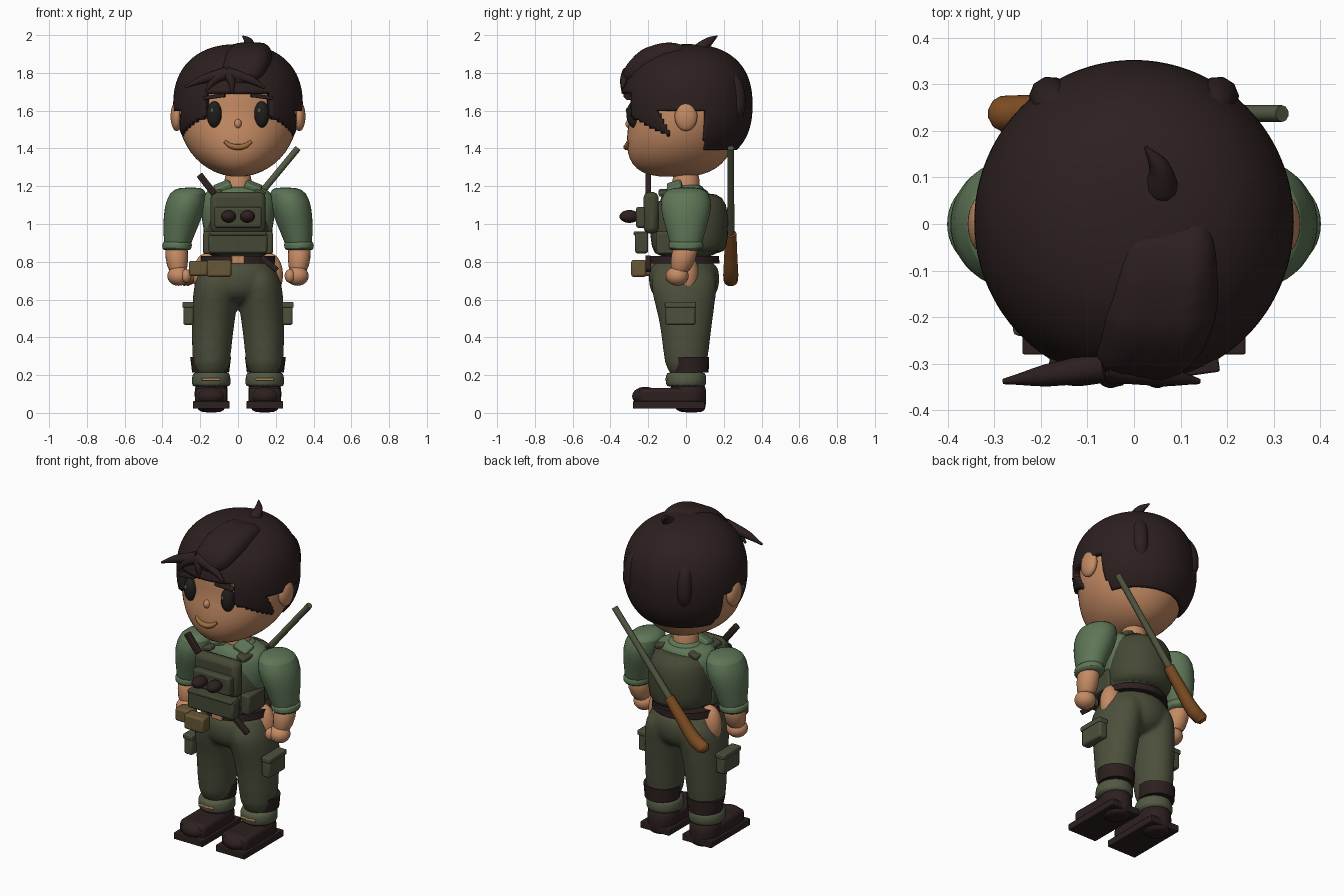
import bpy, bmesh, math
from mathutils import Vector

cube = bpy.data.objects.get("Cube")
if cube:
    bpy.data.objects.remove(cube, do_unlink=True)

made = []


def paint(name, red, green, blue):
    material = bpy.data.materials.new(name)
    material.use_nodes = True
    material.diffuse_color = (red, green, blue, 1)
    shader = next(n for n in material.node_tree.nodes if n.type == 'BSDF_PRINCIPLED')
    shader.inputs["Base Color"].default_value = (red, green, blue, 1)
    return material


skin = paint("skin", .55, .255, .125)
dark = paint("dark brown", .026, .0145, .014)
shirt = paint("shirt green", .112, .18, .095)
trousers_green = paint("trouser green", .074, .079, .045)
vest_green = paint("vest green", .06, .065, .036)
canvas = paint("tan canvas", .14, .095, .038)
wood = paint("wood", .21, .075, .017)
metal = paint("grey green", .085, .1, .056)
lip = paint("lip orange", .35, .15, .045)
black = paint("eye black", .015, .014, .012)


def add(name, mesh, material):
    obj = bpy.data.objects.new(name, mesh)
    bpy.context.scene.collection.objects.link(obj)
    mesh.materials.clear()
    mesh.materials.append(material)
    made.append(obj)
    return obj


def from_bmesh(name, bm, material):
    mesh = bpy.data.meshes.new(name)
    bmesh.ops.recalc_face_normals(bm, faces=bm.faces)
    bm.to_mesh(mesh)
    bm.free()
    return add(name, mesh, material)


def ball(name, material, place, radii, power=(2, 2), jaw=0, keep=None, detail=24):
    """Ellipsoid with optional squareness, forward jaw and face filter."""
    bm = bmesh.new()
    bmesh.ops.create_uvsphere(bm, u_segments=detail * 2, v_segments=detail, radius=1)
    for vert in bm.verts:
        height = min(abs(vert.co.z), 1)
        circle = math.sqrt(max(1 - height ** 2, 1e-9))
        for axis in (0, 1):
            p = power[axis]
            vert.co[axis] *= max(1 - height ** p, 0) ** (1 / p) / circle
        forward = jaw * max(0, -vert.co.z)
        vert.co = Vector(place) + Vector(a * b for a, b in zip(vert.co, radii))
        vert.co.y -= forward
    if keep:
        gone = [f for f in bm.faces if not keep(*f.calc_center_median())]
        bmesh.ops.delete(bm, geom=gone, context='FACES')
    return from_bmesh(name, bm, material)


def block(name, material, place, size, bevel=.012, turn=(0, 0, 0)):
    bm = bmesh.new()
    bmesh.ops.create_cube(bm, size=1)
    bmesh.ops.scale(bm, vec=size, verts=bm.verts)
    obj = from_bmesh(name, bm, material)
    obj.location = place
    obj.rotation_euler = [math.radians(a) for a in turn]
    edge = obj.modifiers.new("soft edge", 'BEVEL')
    edge.width, edge.segments = bevel, 2
    return obj


def loft(name, material, rings, sides=20, smooth=1):
    """Elliptical rings (x, y, z, x radius, y radius) joined into a solid."""
    bm = bmesh.new()
    loops = []
    for x, y, z, rx, ry in rings:
        angles = [math.tau * i / sides for i in range(sides)]
        loops.append([bm.verts.new((x + rx * math.cos(a), y + ry * math.sin(a), z)) for a in angles])
    for low, high in zip(loops, loops[1:]):
        for i in range(sides):
            j = (i + 1) % sides
            bm.faces.new((low[i], low[j], high[j], high[i]))
    bm.faces.new(loops[0])
    bm.faces.new(loops[-1])
    obj = from_bmesh(name, bm, material)
    if smooth:
        obj.modifiers.new("rounding", 'SUBSURF').levels = smooth
    return obj


def tube(name, material, points):
    """Tapered tube through points given as (x, y, z, radius)."""
    curve = bpy.data.curves.new(name, 'CURVE')
    curve.dimensions = '3D'
    curve.bevel_depth, curve.bevel_resolution, curve.use_fill_caps = 1, 3, True
    spline = curve.splines.new('BEZIER')
    spline.bezier_points.add(len(points) - 1)
    for knot, (x, y, z, radius) in zip(spline.bezier_points, points):
        knot.co, knot.radius = (x, y, z), radius
        knot.handle_left_type = knot.handle_right_type = 'AUTO'
    helper = bpy.data.objects.new(name, curve)
    bpy.context.scene.collection.objects.link(helper)
    graph = bpy.context.evaluated_depsgraph_get()
    mesh = bpy.data.meshes.new_from_object(helper.evaluated_get(graph))
    bpy.data.objects.remove(helper, do_unlink=True)
    return add(name, mesh, material)


def fuse(parts):
    """Melt overlapping lofts into one smooth skin."""
    bpy.ops.object.select_all(action='DESELECT')
    for part in parts:
        part.select_set(True)
    bpy.context.view_layer.objects.active = parts[0]
    for part in parts[1:]:
        made.remove(part)
    bpy.ops.object.join()
    melt = parts[0].modifiers.new("melt", 'REMESH')
    melt.mode, melt.voxel_size, melt.use_smooth_shade = 'VOXEL', .012, True
    relax = parts[0].modifiers.new("relax", 'SMOOTH')
    relax.factor, relax.iterations = .5, 10


# Head and hair
ball("head", skin, (0, 0, 1.58), (.315, .295, .33), power=(2, 3), jaw=.06)


def hairline(x, y, z):
    if y > .1:
        return z > 1.39
    if y > -.16 + max(0, 1.6 - z) * .6:
        return z > 1.6
    if abs(x) < .18:
        return z > 1.7
    return z > 1.47 - (y + .1) * .5


hair = ball("hair", dark, (0, .005, 1.63), (.343, .347, .322), power=(2.3, 2.4), keep=hairline, detail=64)
shell = hair.modifiers.new("thickness", 'SOLIDIFY')
shell.thickness = .04
sweep = [tube("fringe_sweep", dark, [(start, .02, 1.87, .04), (start - .01, -.06, 1.9, .062),
                                     (start - .03, -.19, 1.86, .08), (start - .06, -.27, 1.8, .065),
                                     (start * .5 - .07, -.315, 1.755, .03)])
         for start in (.13, .08, .03)]
fuse(sweep)
for tip in ((-.28, -.338, 1.725), (-.17, -.335, 1.705), (-.03, -.335, 1.69), (.14, -.338, 1.72)):
    tube("fringe_lock", dark, [(-.06, -.305, 1.8, .035), (tip[0] * .6 - .02, -.325, 1.765, .024), (*tip, .006)])
tube("crown_tuft", dark, [(.06, .04, 1.88, .03), (.06, .08, 1.93, .036), (.055, .12, 1.965, .024),
                          (.025, .165, 1.995, .004)])
for side in (-1, 1):
    tube("back_lock", dark, [(side * .13, .19, 1.84, .02), (side * .17, .255, 1.74, .045),
                             (side * .18, .272, 1.62, .045), (side * .16, .25, 1.5, .015)])

# Face
ball("nose", skin, (0, -.295, 1.53), (.02, .025, .026))
tube("mouth", lip, [(-.07, -.304, 1.437, .009), (-.04, -.312, 1.415, .014), (0, -.316, 1.407, .016),
                    (.04, -.312, 1.415, .014), (.07, -.304, 1.437, .009)])
for side in (-1, 1):
    ball("eye", black, (side * .125, -.275, 1.58), (.04, .04, .07))
    ball("eye_glint", metal, (side * .125 - .012, -.311, 1.6), (.01, .008, .014))
    block("eyebrow", dark, (side * .125, -.305, 1.674), (.115, .04, .02), .005, (0, side * 8, side * 8))
    ball("ear", skin, (side * .325, 0, 1.57), (.032, .06, .078))

# Torso
loft("neck", skin, [(0, 0, 1.05, .09, .09), (0, 0, 1.2, .07, .07), (0, 0, 1.3, .075, .075)])
loft("shirt_body", shirt, [(0, 0, .82, .16, .13), (0, 0, 1, .19, .15), (0, 0, 1.12, .21, .145),
                           (0, 0, 1.18, .17, .12), (0, -.01, 1.2, .1, .08)])
loft("vest_body", vest_green, [(0, 0, .82, .165, .16), (0, 0, .87, .175, .185), (0, 0, 1, .18, .2),
                               (0, .01, 1.09, .16, .185), (0, .01, 1.15, .12, .14)])
loft("vest_back", vest_green, [(0, .05, .84, .16, .14), (0, .05, .87, .185, .17), (0, .05, 1, .19, .18),
                               (0, .05, 1.11, .175, .17), (0, .05, 1.17, .14, .12)])
block("front_plate", vest_green, (0, -.185, 1.06), (.29, .08, .22), .03)
block("upper_pouch", vest_green, (0, -.235, 1.035), (.25, .06, .11))
block("lower_pouch", vest_green, (0, -.235, .9), (.31, .07, .11))
block("pouch_flap", vest_green, (0, -.24, .95), (.3, .075, .02), .006)
for side in (-1, 1):
    ball("round_charge", dark, (side * .05, -.3, 1.04), (.04, .052, .034))
    block("side_pouch", vest_green, (side * .155, -.08, .9), (.06, .16, .12))
    block("shoulder_strap", vest_green, (side * .115, -.02, 1.165), (.06, .25, .03), .01, (0, side * 18, 0))
    block("collar_flap", shirt, (side * .08, -.06, 1.195), (.09, .08, .04), .01, (18, side * 22, 0))
loft("collar_back", shirt, [(0, .01, 1.14, .12, .1), (0, .01, 1.19, .1, .085), (0, .015, 1.21, .09, .07)])
block("radio", dark, (-.165, -.2, 1.21), (.036, .03, .13), .006, (0, -38, 0))

# Belt and its gear
loft("belt", dark, [(0, -.01, .79, .2, .187), (0, -.01, .83, .195, .185)], sides=32, smooth=0)
block("belt_buckle", skin, (0, -.198, .81), (.07, .02, .045), .004)
block("canvas_pouch_wide", canvas, (-.1, -.25, .765), (.13, .08, .09))
block("canvas_pouch_side", canvas, (-.21, -.2, .765), (.1, .08, .08))
block("knife_sheath", dark, (.165, -.2, .79), (.03, .03, .11), .006, (0, -50, 0))

# Trousers
trousers = [loft("trousers", trousers_green, [(0, -.01, .82, .185, .17), (0, -.01, .74, .218, .192),
                                              (0, -.01, .67, .215, .19), (0, -.01, .61, .15, .165),
                                              (0, 0, .57, .07, .09)])]
for side in (-1, 1):
    trousers.append(loft("leg", trousers_green, [
        (side * .1, -.01, .78, .09, .15), (side * .11, -.01, .7, .12, .182), (side * .118, -.01, .62, .124, .17),
        (side * .13, 0, .5, .116, .144), (side * .14, 0, .35, .106, .124), (side * .142, 0, .17, .097, .107)]))
    loft("hem_cuff", metal, [(side * .142, 0, .135, .096, .1), (side * .142, 0, .15, .106, .11),
                             (side * .142, 0, .2, .102, .108), (side * .142, 0, .22, .094, .1)])
    block("hem_gap", skin, (side * .142, -.105, .178), (.1, .014, .012), .004)
    ball("hip_skin", skin, (side * .168, .008, .73), (.07, .06, .115))
    block("cargo_pocket", trousers_green, (side * .262, -.03, .525), (.055, .16, .12))
    block("cargo_flap", trousers_green, (side * .264, -.03, .572), (.062, .165, .03), .006)
    loft("shin_band", dark, [(side * .145, .022, .215, .098, .098), (side * .145, .018, .295, .108, .104)], smooth=0)

    # Boots
    loft("boot_shaft", dark, [(side * .142, .03, 0, .05, .06), (side * .142, .02, .025, .085, .088),
                              (side * .142, .01, .1, .09, .098), (side * .142, .01, .17, .09, .098)])
    block("boot_foot", dark, (side * .142, -.1, .088), (.17, .3, .09), .022)
    ball("boot_toe", dark, (side * .142, -.215, .088), (.078, .07, .05))
    block("boot_sole", dark, (side * .142, -.09, .042), (.195, .38, .04), .004)

    # Arms
    loft("sleeve", shirt, [(side * .25, 0, 1.195, .06, .07), (side * .265, 0, 1.17, .1, .125),
                           (side * .28, 0, 1.09, .112, .142), (side * .303, 0, .99, .095, .112),
                           (side * .32, 0, .9, .072, .086), (side * .322, 0, .87, .07, .084)])
    loft("sleeve_cuff", shirt, [(side * .324, 0, .858, .068, .08), (side * .324, 0, .87, .08, .094),
                                (side * .322, 0, .9, .08, .094), (side * .32, 0, .912, .07, .085)])
    loft("forearm", skin, [(side * .325, 0, .9, .062, .072), (side * .325, -.012, .82, .062, .068),
                           (side * .317, -.035, .73, .05, .052)])
    ball("hand", skin, (side * .314, -.046, .725), (.06, .06, .052))
    ball("thumb", skin, (side * .275, -.08, .725), (.028, .032, .036))
fuse(trousers)

# Slung rifle
tube("rifle_barrel", metal, [(.318, .237, 1.402, .018), (.12, .237, 1.162, .018), (-.07, .237, .93, .02)])
tube("rifle_stock", wood, [(-.05, .237, .95, .03), (-.13, .237, .85, .034), (-.235, .237, .73, .04),
                           (-.285, .237, .7, .038), (-.3, .237, .685, .02)])

bpy.ops.object.select_all(action='DESELECT')
for obj in made:
    obj.select_set(True)
bpy.context.view_layer.objects.active = made[0]
bpy.ops.object.shade_smooth_by_angle(angle=math.radians(40))
